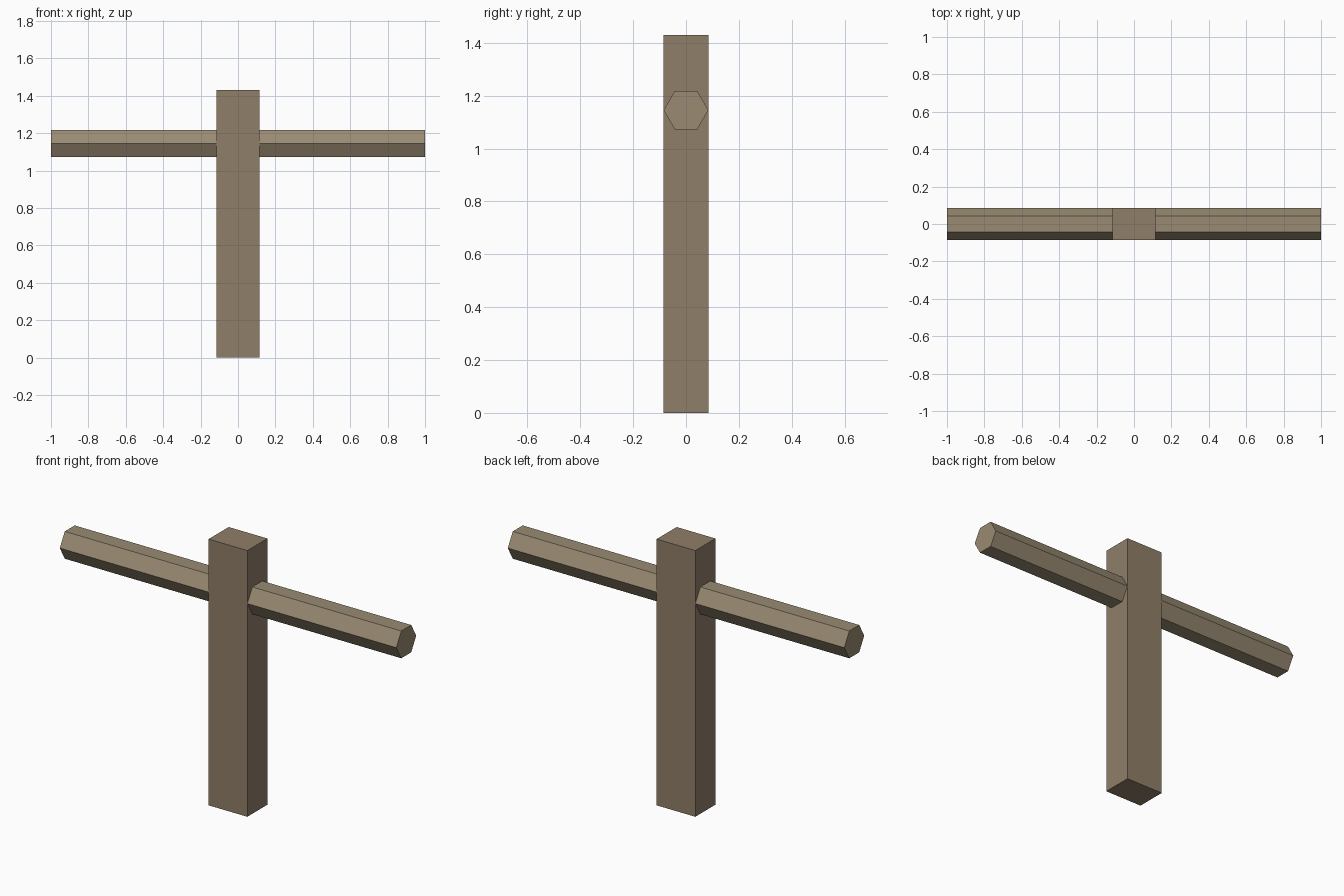
import bpy
from math import pi

if "Cube" in bpy.data.objects:
    bpy.data.objects.remove(bpy.data.objects["Cube"])


def paint(obj, name, color):
    mat = bpy.data.materials.new(name)
    mat.diffuse_color = color
    mat.use_nodes = True
    mat.node_tree.nodes["Principled BSDF"].inputs["Base Color"].default_value = mat.diffuse_color
    obj.data.materials.append(mat)


# Upright square-cut post
bpy.ops.mesh.primitive_cube_add(size=1, location=(0, 0, 0.715))
post = bpy.context.object
post.name = "post"
post.scale = (0.23, 0.17, 1.43)
bpy.ops.object.transform_apply(location=False, rotation=False, scale=True)
paint(post, "post_wood", (0.28, 0.21, 0.14, 1))

# Six-sided crossbar through the post, flat side up
bpy.ops.mesh.primitive_cylinder_add(vertices=6, radius=0.0845, depth=2,
                                    location=(0, 0, 1.145))
bar = bpy.context.object
bar.name = "crossbar"
# Vertices start on local y, so turning about y keeps corners at front and back
bar.rotation_euler = (0, pi / 2, 0)
bpy.ops.object.transform_apply(location=False, rotation=True, scale=False)
paint(bar, "crossbar_wood", (0.32, 0.26, 0.17, 1))
